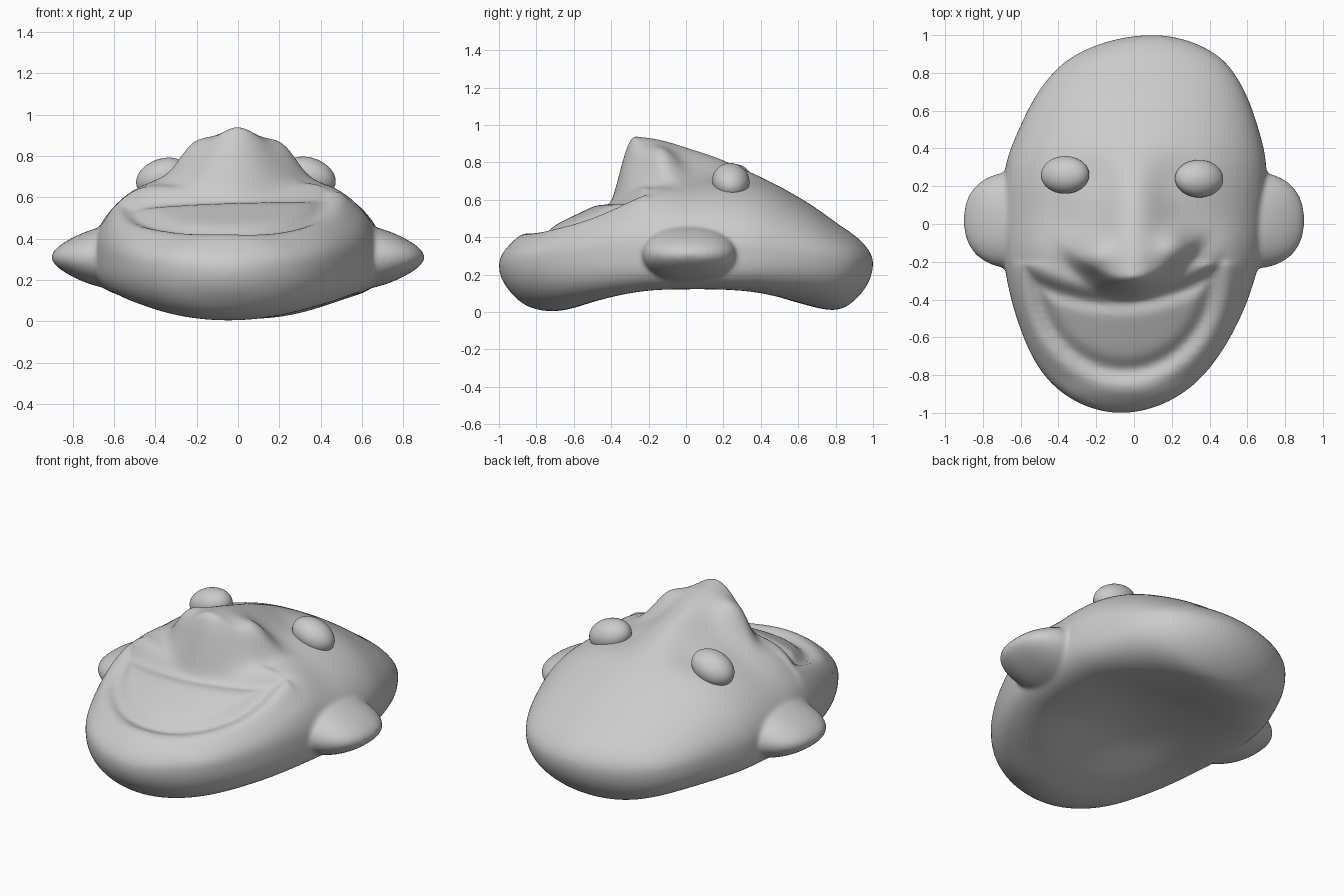
import bpy, bmesh, math

if "Cube" in bpy.data.objects:
    bpy.data.objects.remove(bpy.data.objects["Cube"])


def curve(points):
    """Smooth function of y through (y, value) points, spaced so that the ends come out round."""
    ts = [math.acos(max(-1, min(1, -p[0]))) for p in points]
    vs = [p[1] for p in points]
    n = len(ts)
    slopes = []
    for i in range(n):
        a, b = max(0, i - 1), min(n - 1, i + 1)
        slopes.append((vs[b] - vs[a]) / (ts[b] - ts[a]))

    def f(t):
        i = 0
        while i < n - 2 and t > ts[i + 1]:
            i += 1
        h = ts[i + 1] - ts[i]
        u = (t - ts[i]) / h
        return ((2*u**3 - 3*u**2 + 1) * vs[i] + (u**3 - 2*u**2 + u) * h * slopes[i]
                + (3*u**2 - 2*u**3) * vs[i + 1] + (u**3 - u**2) * h * slopes[i + 1])
    return f


def step(a, b, v):
    u = max(0, min(1, (v - a) / (b - a)))
    return u * u * (3 - 2 * u)


def bump(d, size):
    return math.exp(-(d / size) ** 2)


def power(v, p):
    return math.copysign(abs(v) ** p, v)


# Outline of the face and its side profile
left = curve([(-1, -.07), (-.9, -.37), (-.75, -.51), (-.5, -.62), (-.25, -.68), (0, -.70),
              (.3, -.68), (.5, -.61), (.75, -.47), (.9, -.30), (1, .1)])
right = curve([(-1, -.07), (-.9, .25), (-.75, .41), (-.5, .56), (-.25, .65), (0, .69),
               (.3, .70), (.5, .66), (.75, .56), (.9, .43), (1, .1)])
crown = curve([(-1, .25), (-.96, .34), (-.9, .39), (-.8, .43), (-.6, .53), (-.4, .62), (-.2, .68),
               (0, .72), (.2, .745), (.4, .715), (.6, .615), (.8, .48), (.9, .41), (.97, .34), (1, .26)])
under = curve([(-1, .25), (-.95, .12), (-.85, .03), (-.7, -.015), (-.5, -.01), (-.2, .025), (0, .03),
               (.3, .03), (.6, .01), (.8, .005), (.9, .06), (1, .26)])


def features(x, y):
    """Height added to the top of the head by nose, cheeks, sockets and mouth."""
    ax = abs(x)
    # nose: a broad ridge falling back to the brow, with a wing on each side
    low = -.33 + 1.6 * x * x + .1 * x
    ridge = .305 * (1 - step(-.45, .48, y)) * bump(x, .235 - .10 * step(-.2, .3, y))
    wings = .085 * bump(math.hypot(ax - .22, y + .15 - .1 * x), .095)
    h = step(low - .08, low + .06, y) * (ridge + wings)
    # cheeks and eye sockets
    h += .05 * bump(math.hypot(ax - .48, y + .17), .2)
    h -= .015 * bump(math.hypot(ax - .22, y - .25), .12)
    # smiling mouth: groove inside the edge, rolled lip outside it
    u = (x + .05) / .50
    rim = .50 * (1 - math.hypot(u, (y + .25) / .56))
    upper = -.38 + .14 * u * u + .05 * x - y
    d = min(rim, upper)
    h -= .03 * bump(d - .03, .045)
    h -= .015 * step(-.02, .06, d)
    if y < -.2:
        h += .015 * bump(d + .05, .05)
    return h


# Head: cross-sections lofted from chin to crown, hollow underneath
ROWS, RING = 190, 220
bm = bmesh.new()
rings = []
for i in range(ROWS + 1):
    t = .004 + (math.pi - .008) * i / ROWS
    y = -math.cos(t)
    l, r = left(t), right(t)
    middle = 1 - y * y
    rim = .255 + .085 * middle
    round_off = .85 + .2 * step(-.45, .05, y)
    ring = []
    for j in range(RING):
        a = 2 * math.pi * j / RING
        x = (l + r) / 2 + (r - l) / 2 * math.cos(a)
        s = abs(math.sin(a))
        if j <= RING // 2:
            z = rim + (crown(t) - rim) * s ** round_off + features(x, y) * min(1, 3 * s)
        else:
            z = rim - (rim - under(t)) * s ** (1.05 - .5 * middle) + .15 * middle ** 3 * s ** 4
        ring.append(bm.verts.new((x, y, z)))
    rings.append(ring)
for p, q in zip(rings, rings[1:]):
    for j in range(RING):
        k = (j + 1) % RING
        bm.faces.new((p[j], p[k], q[k], q[j]))
bm.faces.new(rings[0])
bm.faces.new(rings[-1])

# Ears: thin at the tip, thick at the root, blended into the head by the remesh
for side in (-1, 1):
    ear = bmesh.ops.create_uvsphere(bm, u_segments=48, v_segments=32, radius=1)["verts"]
    for v in ear:
        u, w, h = v.co
        v.co = (side * (.64 + .262 * power(u, .95)), .02 + .255 * power(w, .85),
                .31 + h * (.15 - .055 * u))
bmesh.ops.recalc_face_normals(bm, faces=bm.faces)
mesh = bpy.data.meshes.new("head_with_ears")
bm.to_mesh(mesh)
bm.free()
head = bpy.data.objects.new("head_with_ears", mesh)
bpy.context.collection.objects.link(head)
remesh = head.modifiers.new("blend", 'REMESH')
remesh.mode = 'VOXEL'
remesh.voxel_size = .012
remesh.use_smooth_shade = True
smooth = head.modifiers.new("soften", 'SMOOTH')
smooth.factor = .5
smooth.iterations = 10

# Bulging eyes, leaning outward and back with the forehead
for name, place, lean in (("left_eye", (-.365, .26, .695), -.35), ("right_eye", (.345, .24, .70), .35)):
    bpy.ops.mesh.primitive_uv_sphere_add(segments=48, ring_count=32, radius=1, location=place)
    eye = bpy.context.object
    eye.name = name
    eye.scale = (.132, .10, .09)
    eye.rotation_euler = (-.25, lean, 0)
    bpy.ops.object.shade_smooth()
